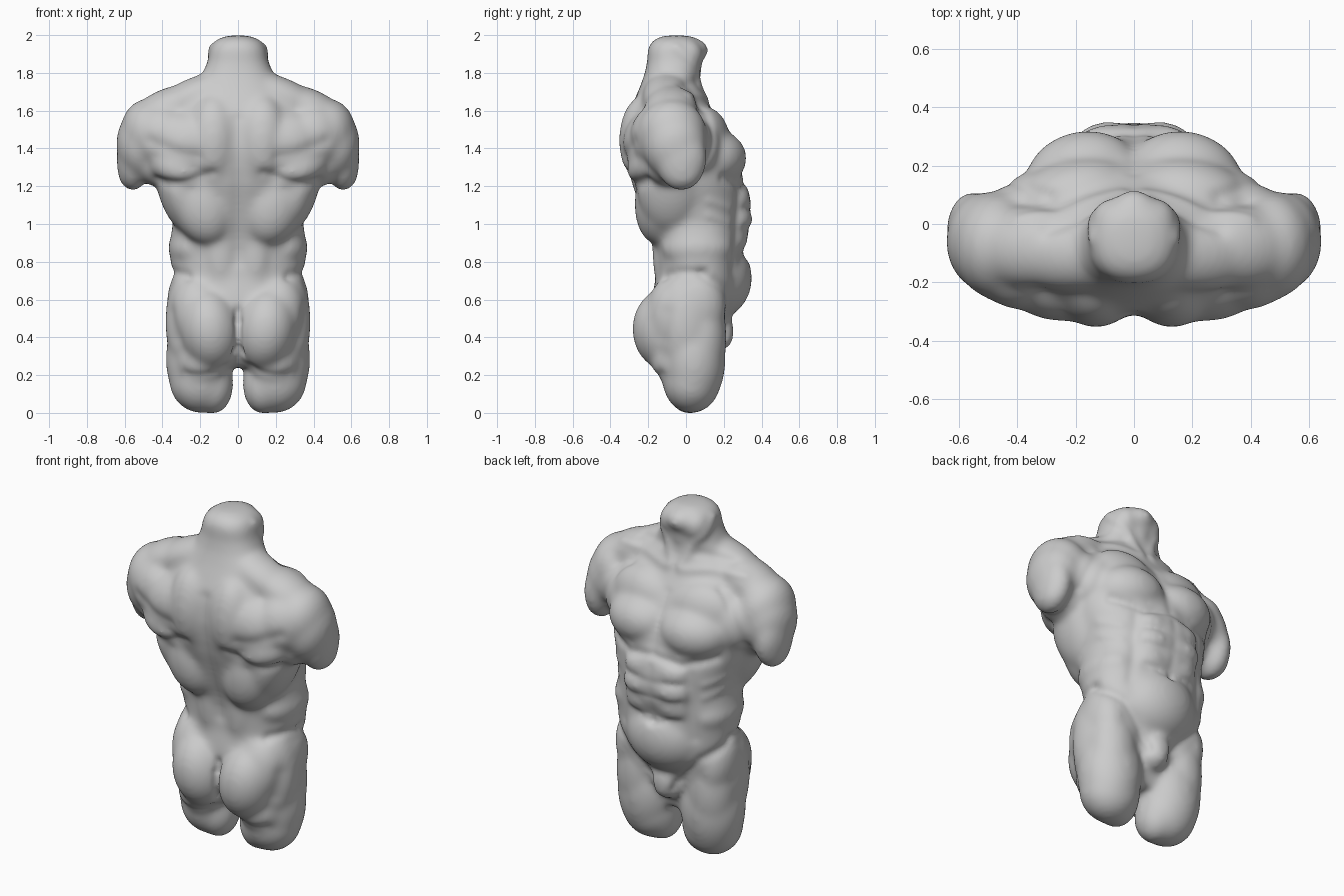
import bpy, bmesh, math
from mathutils import Vector, Matrix, Euler
from mathutils.bvhtree import BVHTree
from mathutils.kdtree import KDTree

default_cube = bpy.data.objects.get("Cube")
if default_cube:
    bpy.data.objects.remove(default_cube, do_unlink=True)

body = bmesh.new()


def loft(sections, sides=40, power=2.3):
    """Skin rounded cross-sections given as height, back, front, half width."""
    rings = []
    for height, back, front, half in sections:
        ring = []
        for step in range(sides):
            angle = math.tau * step / sides
            c, s = math.cos(angle), math.sin(angle)
            x = half * math.copysign(abs(c) ** (2 / power), c)
            y = (front - back) / 2 * math.copysign(abs(s) ** (2 / power), s)
            ring.append(body.verts.new((x, y + (front + back) / 2, height)))
        rings.append(ring)
    for low, high in zip(rings, rings[1:]):
        for i in range(sides):
            j = (i + 1) % sides
            body.faces.new((low[i], low[j], high[j], high[i]))
    body.faces.new(rings[0][::-1])
    body.faces.new(rings[-1])


def muscle(at, size, tilt=(0, 0, 0)):
    """Add an ellipsoid mass, mirrored when it lies off the midline."""
    for side in ((1, -1) if at[0] else (1,)):
        turn = Euler([math.radians(t) for t in (tilt[0], side * tilt[1], side * tilt[2])])
        place = Matrix.LocRotScale(Vector((side * at[0], at[1], at[2])), turn, Vector(size))
        bmesh.ops.create_uvsphere(body, u_segments=32, v_segments=20, radius=1, matrix=place)


# Trunk and neck core
loft([
    (.24, -.08, .12, .20),
    (.35, -.14, .16, .32),
    (.48, -.18, .21, .36),
    (.60, -.18, .27, .36),
    (.72, -.16, .29, .35),
    (.84, -.165, .295, .36),
    (.92, -.185, .30, .358),
    (1.0, -.215, .31, .345),
    (1.1, -.25, .315, .365),
    (1.2, -.285, .305, .40),
    (1.3, -.31, .29, .42),
    (1.4, -.325, .25, .43),
    (1.5, -.32, .2, .42),
    (1.58, -.305, .15, .38),
    (1.65, -.275, .11, .32),
    (1.72, -.245, .08, .25),
    (1.79, -.22, .07, .19),
    (1.86, -.205, .08, .16),
    (1.92, -.205, .085, .152),
    (1.96, -.185, .075, .132),
    (1.985, -.15, .05, .09),
    (1.995, -.10, .0, .04),
])

# Throat, cut chin and neck sides
muscle(at=(0, .04, 1.915), size=(.085, .08, .065))
muscle(at=(0, .03, 1.83), size=(.06, .055, .1))
muscle(at=(.075, .005, 1.89), size=(.075, .085, .085))
# Sloping shoulder tops
muscle(at=(.22, -.1, 1.67), size=(.25, .13, .105), tilt=(0, 22, 0))
muscle(at=(.37, -.08, 1.605), size=(.21, .14, .11), tilt=(0, 22, 0))
# Shoulder caps
muscle(at=(.465, -.075, 1.475), size=(.155, .185, .185), tilt=(0, 12, 0))
muscle(at=(.507, -.06, 1.42), size=(.138, .17, .19))
muscle(at=(.41, -.15, 1.46), size=(.17, .14, .17), tilt=(0, 0, 25))
# Upper arm stumps
muscle(at=(.555, -.025, 1.34), size=(.088, .135, .17))
muscle(at=(.56, -.02, 1.28), size=(.078, .11, .105))
# Armpits
muscle(at=(.42, -.08, 1.3), size=(.12, .14, .105))
# Chest plates and their outer folds
muscle(at=(.17, .14, 1.345), size=(.21, .18, .155), tilt=(0, 0, -12))
muscle(at=(.2, .09, 1.45), size=(.22, .135, .17), tilt=(0, 0, -12))
muscle(at=(.34, .07, 1.4), size=(.17, .11, .15), tilt=(0, -15, -18))
# Shoulder blades
muscle(at=(.28, -.18, 1.42), size=(.22, .15, .18), tilt=(0, 0, 14))
muscle(at=(.32, -.19, 1.29), size=(.17, .12, .1), tilt=(0, -22, 14))
# Upper back columns
muscle(at=(.13, -.22, 1.44), size=(.14, .135, .24))
# Broad side wings of the back
muscle(at=(.31, -.08, 1.2), size=(.12, .18, .26), tilt=(0, 14, 0))
muscle(at=(.19, -.12, 1.14), size=(.18, .15, .26), tilt=(-8, 14, 0))
# Lower back columns
muscle(at=(.09, -.09, .88), size=(.1, .09, .3))
# Waist bulges
muscle(at=(.24, .06, .87), size=(.13, .19, .12))
# Stomach panel and blocks
muscle(at=(0, .15, 1.06), size=(.25, .2, .3))
for height, front in ((1.12, .342), (1.02, .353), (.92, .328)):
    muscle(at=(.09, front - .13, height), size=(.14, .13, .105))
# Lower belly
muscle(at=(0, .15, .71), size=(.25, .2, .22))
# Buttocks
muscle(at=(.15, -.1, .44), size=(.165, .185, .22), tilt=(0, 8, 0))
muscle(at=(.2, -.06, .5), size=(.16, .155, .23), tilt=(0, 8, 0))
muscle(at=(.095, -.08, .37), size=(.105, .14, .13))
muscle(at=(.19, -.04, .27), size=(.14, .145, .13))
# Outer hips
muscle(at=(.25, .0, .48), size=(.135, .165, .29))
muscle(at=(.27, .06, .55), size=(.105, .15, .2), tilt=(0, 6, 0))
# Thighs and rounded stumps
muscle(at=(.205, .04, .28), size=(.178, .17, .28))
muscle(at=(.195, .03, .17), size=(.17, .155, .175))
muscle(at=(.135, .02, .14), size=(.11, .125, .15))
muscle(at=(.24, .03, .155), size=(.11, .135, .135))
muscle(at=(.23, .08, .4), size=(.14, .135, .28))
# Pelvic bulge
muscle(at=(0, .17, .43), size=(.09, .085, .11))
muscle(at=(0, .18, .385), size=(.06, .07, .055))

bmesh.ops.recalc_face_normals(body, faces=body.faces)
source = bpy.data.meshes.new("torso_masses")
body.to_mesh(source)
body.free()
torso = bpy.data.objects.new("torso", source)
bpy.context.collection.objects.link(torso)

# Fuse the masses into one skin
fuse = torso.modifiers.new("fuse", "REMESH")
fuse.mode = "VOXEL"
fuse.voxel_size = .013
soften = torso.modifiers.new("soften", "SMOOTH")
soften.factor = .5
soften.iterations = 26
graph = bpy.context.evaluated_depsgraph_get()
skin = bpy.data.meshes.new_from_object(torso.evaluated_get(graph))
torso.modifiers.clear()
torso.data = skin
skin.name = "torso"
bpy.data.meshes.remove(source)

clay = bmesh.new()
clay.from_mesh(skin)
clay.normal_update()
tree = BVHTree.FromBMesh(clay)
offsets = [0.0] * len(clay.verts)


def stroke(height, width, *path):
    """Raise or carve the skin along a path, on both sides."""
    points = [Vector(p) for p in path]
    samples = [a.lerp(b, t / 24) for a, b in zip(points, points[1:]) for t in range(25)]
    near = KDTree(len(samples))
    for i, sample in enumerate(samples):
        near.insert(tree.find_nearest(sample)[0], i)
    near.balance()
    for i, v in enumerate(clay.verts):
        gap = near.find((abs(v.co.x), v.co.y, v.co.z))[2]
        if gap < width * 3:
            offsets[i] += height * math.exp(-(gap / width) ** 2)


# Midline furrows: breastbone, stomach, spine, seat
stroke(-.007, .025, (0, .2, 1.55), (0, .3, 1.24))
stroke(-.006, .022, (0, .34, 1.16), (0, .32, .84))
stroke(-.01, .035, (0, -.3, 1.55), (0, -.32, 1.3), (0, -.18, .8))
stroke(-.022, .018, (0, -.2, .54), (0, -.2, .4), (0, -.17, .3))
# Navel
stroke(-.018, .018, (0, .32, .84), (0, .32, .825))
# Stomach creases and edges
for level in (1.07, .97, .84):
    stroke(-.006, .018, (.02, .35, level), (.17, .3, level + .01))
stroke(-.008, .03, (.21, .27, 1.14), (.22, .26, .9), (.23, .24, .76))
# Lower chest edge
stroke(-.014, .024, (0, .3, 1.21), (.18, .3, 1.19), (.34, .2, 1.24))
# Chest and shoulder division
stroke(-.01, .025, (.3, .1, 1.62), (.42, .13, 1.42), (.46, .1, 1.3))
# Collar bones and neck cords
stroke(.008, .024, (.04, .11, 1.65), (.22, .07, 1.69), (.4, .02, 1.68))
stroke(-.012, .03, (.12, .06, 1.75), (.3, .0, 1.75))
stroke(.01, .025, (.03, .09, 1.67), (.09, .06, 1.8), (.14, -.05, 1.93))
# Rib notches
for level in (1.02, 1.1):
    stroke(.006, .02, (.28, .23, level - .02), (.35, .12, level + .02))
# Groin lines and hip creases
stroke(-.014, .025, (.35, .08, .73), (.25, .22, .63), (.14, .24, .49), (.08, .22, .4))
stroke(-.012, .022, (.36, .1, .74), (.36, -.04, .74), (.28, -.14, .73))
# Shoulder blade edges
stroke(-.014, .03, (.14, -.33, 1.25), (.27, -.3, 1.21), (.42, -.2, 1.23))
stroke(-.01, .035, (.22, -.34, 1.35), (.33, -.3, 1.38), (.45, -.24, 1.44))
# Folds under the seat and hollows of the hips
stroke(-.008, .025, (.06, -.15, .22), (.26, -.12, .21))
stroke(-.01, .05, (.34, -.1, .52), (.33, -.12, .4))

for v, offset in zip(clay.verts, offsets):
    v.co += v.normal * offset
for _ in range(3):
    bmesh.ops.smooth_vert(clay, verts=clay.verts, factor=.5,
                          use_axis_x=True, use_axis_y=True, use_axis_z=True)

# Rest the stumps on the ground
ground = min(v.co.z for v in clay.verts)
bmesh.ops.translate(clay, verts=clay.verts, vec=(0, 0, -ground))
clay.to_mesh(skin)
clay.free()

# Plain grey clay
grey = bpy.data.materials.new("grey_clay")
grey.use_nodes = True
colour = (.6, .6, .6, 1)
grey.diffuse_color = colour
shader = grey.node_tree.nodes["Principled BSDF"]
shader.inputs["Base Color"].default_value = colour
skin.materials.clear()
skin.materials.append(grey)
skin.polygons.foreach_set("material_index", [0] * len(skin.polygons))
skin.polygons.foreach_set("use_smooth", [True] * len(skin.polygons))
skin.update()
